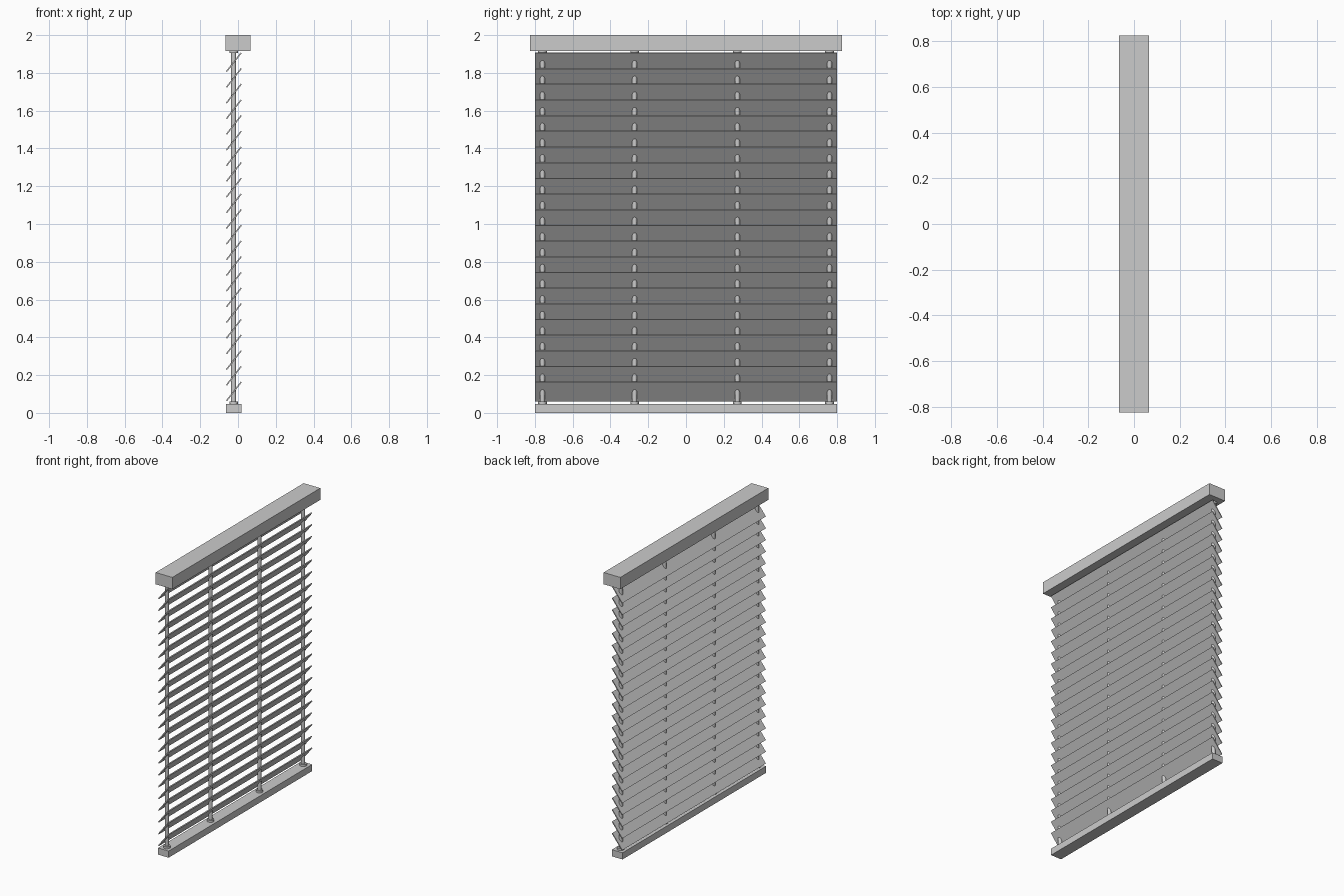
import bpy, math

if "Cube" in bpy.data.objects:
    bpy.data.objects.remove(bpy.data.objects["Cube"])

CX = -0.023  # depth position of slats, cords and bottom rail


def box(name, size, loc, tilt=0.0):
    bpy.ops.mesh.primitive_cube_add(size=1, location=loc)
    o = bpy.context.object
    o.name = name
    o.scale = size
    bpy.ops.object.transform_apply(location=False, rotation=False, scale=True)
    o.rotation_euler = (0, tilt, 0)
    return o


def rod(name, radius, z0, z1, y):
    bpy.ops.mesh.primitive_cylinder_add(vertices=24, radius=radius, depth=z1 - z0,
                                        location=(CX, y, (z0 + z1) / 2))
    o = bpy.context.object
    o.name = name
    bpy.ops.object.shade_smooth_by_angle(angle=math.radians(40))
    return o


# rails
box("head_rail", (0.13, 1.65, 0.083), (0, 0, 1.9585))
box("bottom_rail", (0.083, 1.6, 0.047), (CX, 0, 0.0235))

# tilted slats, array from bottom to top
slat = box("slats", (0.127, 1.6, 0.007), (CX + 0.001, 0, 0.1135), math.radians(-52))
bpy.ops.object.transform_apply(location=False, rotation=True, scale=False)
arr = slat.modifiers.new("stack", 'ARRAY')
arr.count = 22
arr.use_relative_offset = False
arr.use_constant_offset = True
arr.constant_offset_displace = (0, 0, 0.083)

# ladder cords with end collars
for i, y in enumerate((-0.76, -0.272, 0.272, 0.76)):
    rod(f"cord_{i}", 0.013, 0.04, 1.93, y)
    rod(f"lower_collar_{i}", 0.023, 0.04, 0.061, y)
    rod(f"upper_collar_{i}", 0.023, 1.904, 1.925, y)
